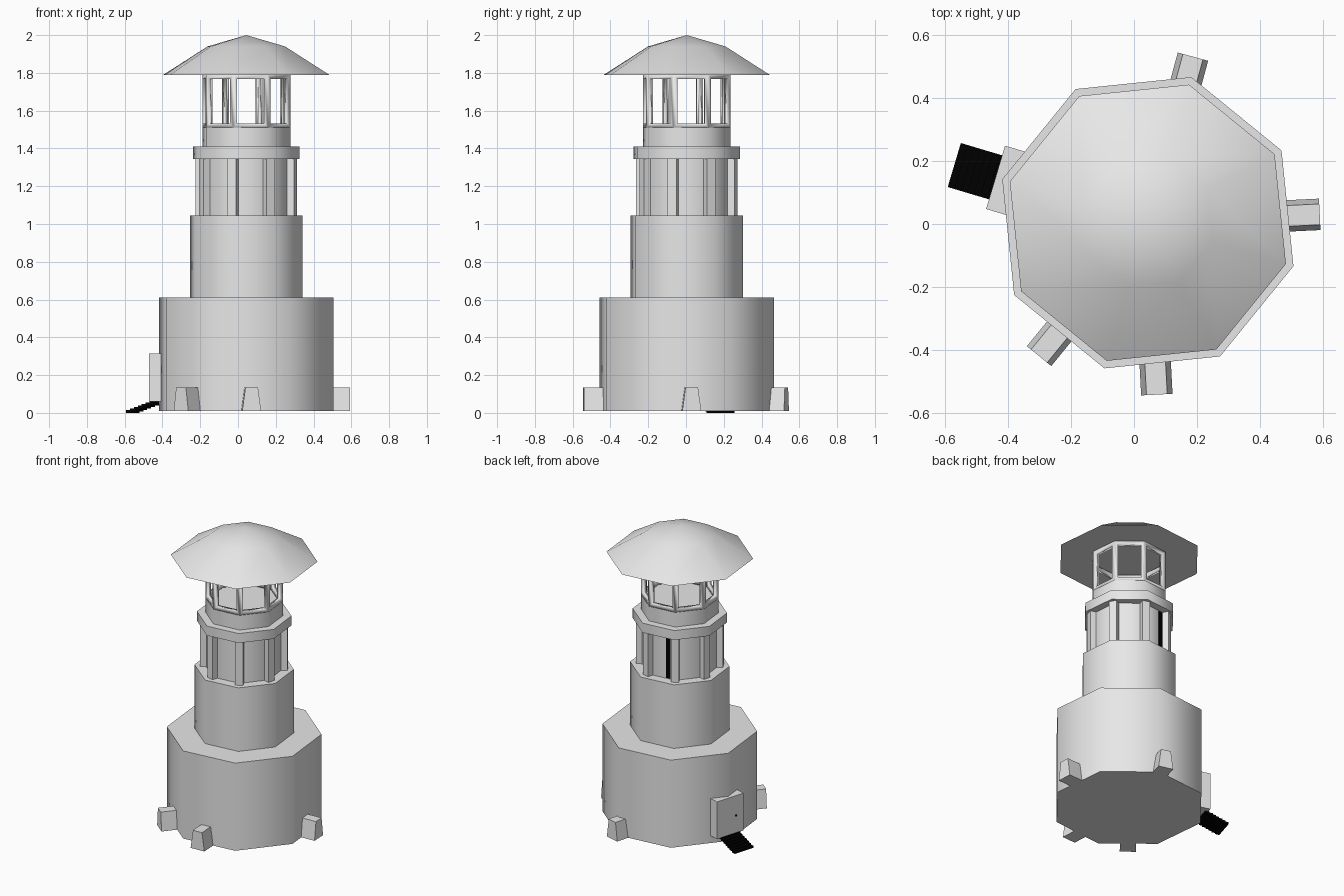
import bpy, bmesh, math
from mathutils import Matrix, Vector

if "Cube" in bpy.data.objects:
    bpy.data.objects.remove(bpy.data.objects["Cube"])

AXIS = Vector((0.044, 0.004, 0))      # tower axis
CORNER = math.radians(28.4)           # direction of one octagon corner
EIGHTH = math.tau / 8


def material(name, value):
    mat = bpy.data.materials.new(name)
    mat.use_nodes = True
    colour = (value, value, value, 1)
    mat.diffuse_color = colour
    mat.node_tree.nodes["Principled BSDF"].inputs["Base Color"].default_value = colour
    return mat


STONE = material("pale_grey", 0.8)
BLACK = material("black", 0.0)


def finish(name, bm, mat, smooth=None):
    bmesh.ops.recalc_face_normals(bm, faces=bm.faces)
    mesh = bpy.data.meshes.new(name)
    bm.to_mesh(mesh)
    bm.free()
    mesh.materials.append(mat)
    if smooth:
        mesh.shade_smooth()
        mesh.set_sharp_from_angle(angle=math.radians(smooth))
    obj = bpy.data.objects.new(name, mesh)
    obj.location = AXIS
    bpy.context.collection.objects.link(obj)
    return obj


def octagon(name, rings, cap_top=True, cap_bottom=True):
    """Eight-sided solid from (radius, height) rings."""
    bm = bmesh.new()
    loops = []
    for r, z in rings:
        loops.append([bm.verts.new((r * math.cos(CORNER + i * EIGHTH),
                                    r * math.sin(CORNER + i * EIGHTH), z)) for i in range(8)])
    for low, high in zip(loops, loops[1:]):
        for i in range(8):
            j = (i + 1) % 8
            bm.faces.new((low[i], low[j], high[j], high[i]))
    if cap_bottom:
        bm.faces.new(loops[0][::-1])
    if cap_top:
        bm.faces.new(loops[-1])
    return bm


def radial_box(bm, angle, r0, r1, width, z0, z1, top_width=None):
    """Box reaching outward along an angle, optionally narrower on top."""
    made = bmesh.ops.create_cube(bm, size=1)["verts"]
    turn = Matrix.Rotation(math.radians(angle), 3, "Z")
    for v in made:
        up = v.co.z > 0
        w = top_width if up and top_width else width
        v.co = turn @ Vector((r1 if v.co.x > 0 else r0, v.co.y * w, z1 if up else z0))
    return made


# Stacked drums
for name, r, z0, z1 in (("base_drum", 0.483, 0.01, 0.61),
                        ("middle_drum", 0.31, 0.61, 1.045),
                        ("gallery_core", 0.243, 1.045, 1.345),
                        ("balcony_ring", 0.295, 1.345, 1.41),
                        ("lantern_sill", 0.243, 1.41, 1.51)):
    finish(name, octagon(name, ((r, z0), (r, z1))), STONE, 50)

# Lantern room with one opening in each side
bm = octagon("lantern_room", ((0.243, 1.51), (0.243, 1.79)), False, False)
bmesh.ops.recalc_face_normals(bm, faces=bm.faces)
panes = bm.faces[:]
bmesh.ops.inset_individual(bm, faces=panes, thickness=0.03)
bmesh.ops.delete(bm, geom=panes, context="FACES")
lantern = finish("lantern_room", bm, STONE, 50)
wall = lantern.modifiers.new("wall_thickness", "SOLIDIFY")
wall.thickness = 0.03
wall.offset = -1

# Domed roof
bm = octagon("roof", ((0.458, 1.79), (0.214, 1.94)))
bm.faces.ensure_lookup_table()
bmesh.ops.poke(bm, faces=[bm.faces[-1]])
for v in bm.verts:
    if v.co.xy.length < 0.01 and v.co.z > 1.9:
        v.co.z = 2.0
finish("roof", bm, STONE, 50)

# Gallery posts at the octagon corners
bm = bmesh.new()
for i in range(8):
    radial_box(bm, 28.4 + 45 * i, 0.2, 0.272, 0.05, 1.045, 1.345)
finish("gallery_posts", bm, STONE)

# Dark slot beside one gallery post
bm = bmesh.new()
slot = radial_box(bm, 95.9, 0.222, 0.229, 0.03, 1.05, 1.34)
side = Matrix.Rotation(math.radians(95.9), 3, "Z") @ Vector((0, 0.045, 0))
bmesh.ops.translate(bm, verts=slot, vec=side)
finish("gallery_slot", bm, BLACK)

# Tapered feet around the base
bm = bmesh.new()
for angle in (2.8, 74.8, 230.8, 273):
    radial_box(bm, angle, 0.40, 0.547, 0.1, 0.01, 0.135, 0.066)
finish("buttress_feet", bm, STONE)

# Doorway with a recessed leaf
DOOR = 163.4
out = Matrix.Rotation(math.radians(DOOR), 3, "Z") @ Vector((1, 0, 0))
bm = bmesh.new()
radial_box(bm, DOOR, 0.40, 0.505, 0.21, 0.06, 0.315)
bmesh.ops.recalc_face_normals(bm, faces=bm.faces)
front = [f for f in bm.faces if f.normal.dot(out) > 0.9]
bmesh.ops.inset_region(bm, faces=front, thickness=0.035)
bmesh.ops.inset_region(bm, faces=front, thickness=0.004, depth=-0.012)
finish("doorway", bm, STONE)

# Door knob
bm = bmesh.new()
bmesh.ops.create_uvsphere(bm, u_segments=10, v_segments=6, radius=0.009)
across = Matrix.Rotation(math.radians(DOOR), 3, "Z") @ Vector((0, 0.045, 0))
bmesh.ops.translate(bm, verts=bm.verts, vec=out * 0.5 + across + Vector((0, 0, 0.18)))
finish("door_knob", bm, BLACK, 60)

# Entrance steps
bm = bmesh.new()
STEPS = 7
run = 0.15 / STEPS
for i in range(STEPS):
    r = 0.642 - run * i
    z = 0.008 * i
    radial_box(bm, DOOR, r - run * 1.4, r, 0.146, z, z + 0.014)
finish("entrance_steps", bm, BLACK)
